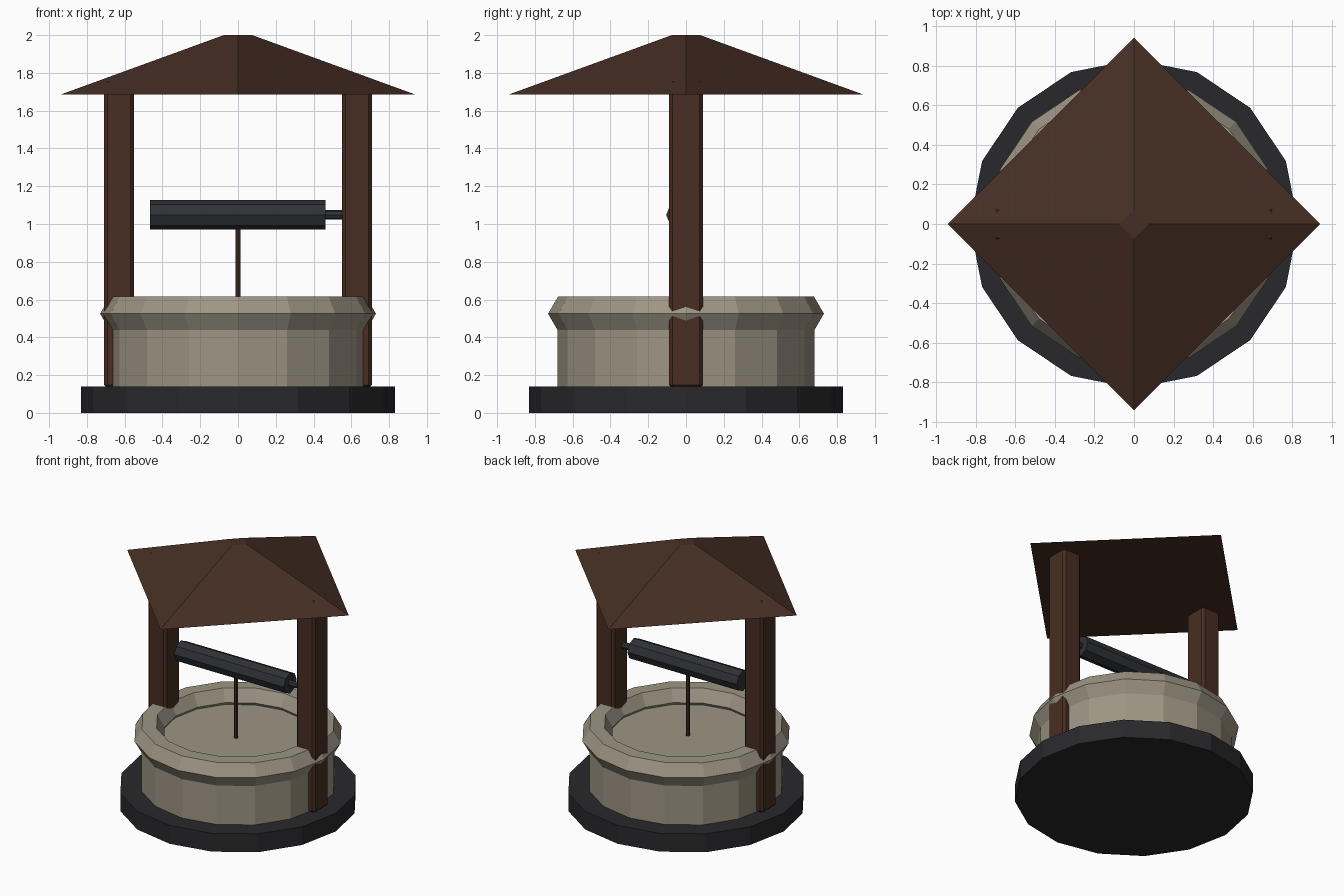
import bpy, math
from mathutils import Matrix

if "Cube" in bpy.data.objects:
    bpy.data.objects.remove(bpy.data.objects["Cube"])


def material(name, rgb):
    m = bpy.data.materials.new(name)
    m.diffuse_color = (*rgb, 1)
    m.use_nodes = True
    m.node_tree.nodes["Principled BSDF"].inputs["Base Color"].default_value = m.diffuse_color
    return m


STONE = material("stone", (0.34, 0.30, 0.23))
DARK = material("dark_stone", (0.022, 0.022, 0.025))
METAL = material("dark_metal", (0.028, 0.031, 0.036))
WOOD = material("wood", (0.065, 0.027, 0.016))
ROOF = material("roof_wood", (0.06, 0.027, 0.017))


def finish(name, mat):
    ob = bpy.context.object
    ob.name = name
    ob.data.materials.append(mat)
    return ob


def prism(name, mat, sides, r1, r2, z0, z1, y=0):
    """Upright closed cone or cylinder with a corner on the +x axis."""
    bpy.ops.mesh.primitive_cone_add(vertices=sides, radius1=r1, radius2=r2,
                                    depth=z1 - z0, location=(0, y, (z0 + z1) / 2))
    return finish(name, mat)


def x_rod(name, mat, r, x0, x1, y, z):
    """Eight-sided rod lying along x."""
    bpy.ops.mesh.primitive_cylinder_add(vertices=8, radius=r, depth=x1 - x0,
                                        location=((x0 + x1) / 2, y, z),
                                        rotation=(0, math.pi / 2, 0))
    return finish(name, mat)


# Stone base, well wall and rim
prism("base", DARK, 16, 0.83, 0.83, 0, 0.14)
prism("well_wall", STONE, 16, 0.68, 0.68, 0.13, 0.505)
bpy.ops.mesh.primitive_torus_add(major_segments=16, minor_segments=6,
                                 major_radius=0.626, minor_radius=0.104,
                                 location=(0, 0, 0.525))
finish("rim", STONE)

# Bevelled posts on both sides
for side, sx in (("left", -1), ("right", 1)):
    bpy.ops.mesh.primitive_cube_add(size=1, location=(sx * 0.63, 0, 0.943))
    post = finish(side + "_post", WOOD)
    post.data.transform(Matrix.Diagonal((0.158, 0.178, 1.626, 1)))
    bevel = post.modifiers.new("bevel", "BEVEL")
    bevel.width = 0.018
    bevel.segments = 1

# Roof: truncated pyramid with corners on the axes
prism("roof", ROOF, 4, 0.94, 0.075, 1.685, 2.0)

# Winch drum, its axle and the rope
x_rod("winch_drum", METAL, 0.078, -0.467, 0.462, -0.027, 1.048)
x_rod("winch_axle", METAL, 0.025, 0.44, 0.60, -0.027, 1.048)
prism("rope", WOOD, 8, 0.014, 0.014, 0.49, 1.02, y=-0.022)
